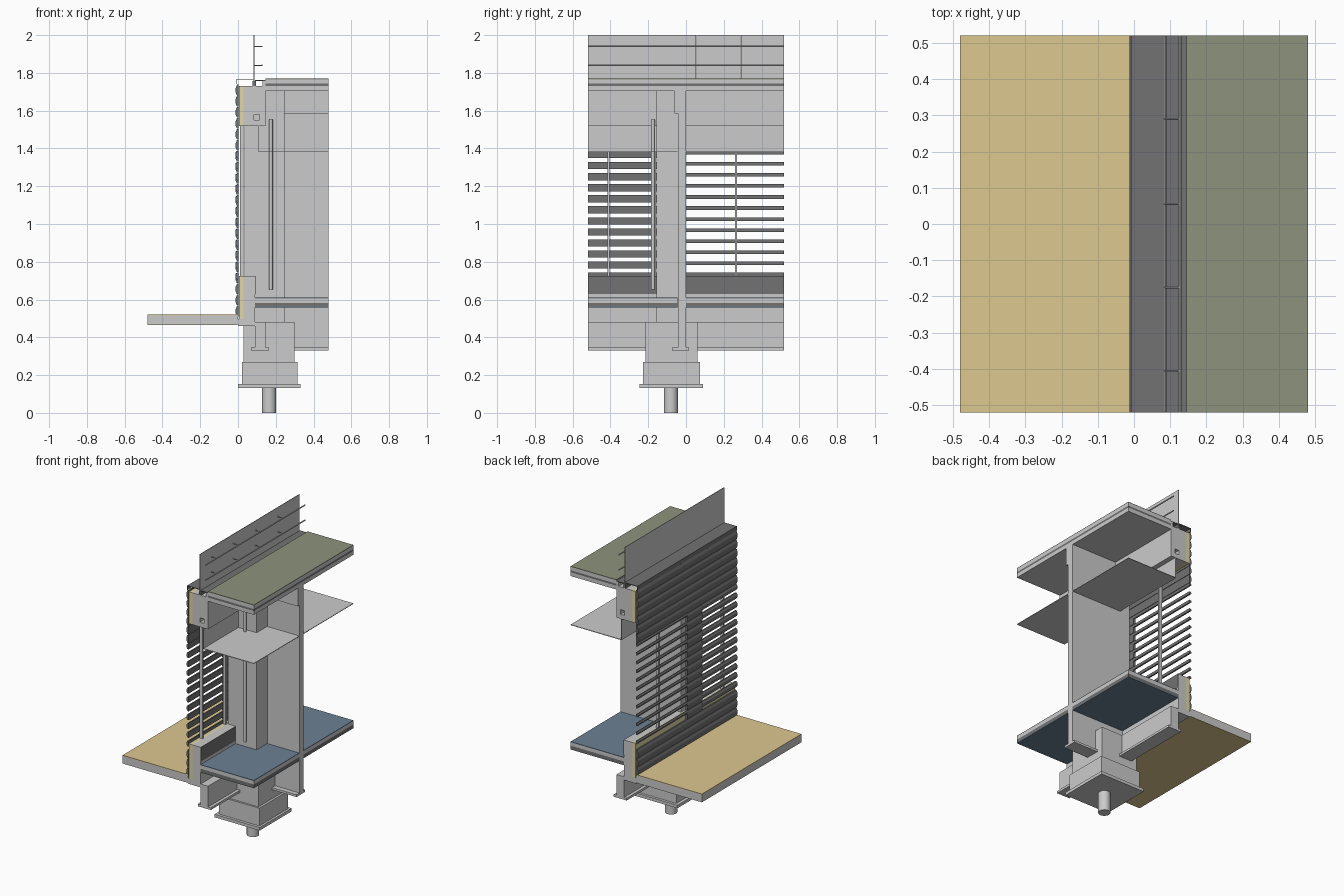
import bpy, bmesh, math

if "Cube" in bpy.data.objects:
    bpy.data.objects.remove(bpy.data.objects["Cube"])

Y0, Y1 = -0.52, 0.52


def material(name, rgb):
    m = bpy.data.materials.new(name)
    m.diffuse_color = (*rgb, 1)
    m.use_nodes = True
    m.node_tree.nodes["Principled BSDF"].inputs["Base Color"].default_value = m.diffuse_color
    return m


SAND = material("sand", (0.73, 0.58, 0.28))
BLUE = material("blue", (0.15, 0.22, 0.29))
OLIVE = material("olive", (0.27, 0.29, 0.20))
CREAM = material("cream", (0.75, 0.68, 0.38))
DARK = material("dark_grey", (0.17, 0.17, 0.17))


def finish(name, bm, mat=None):
    bmesh.ops.recalc_face_normals(bm, faces=bm.faces)
    me = bpy.data.meshes.new(name)
    bm.to_mesh(me)
    bm.free()
    ob = bpy.data.objects.new(name, me)
    bpy.context.collection.objects.link(ob)
    if mat:
        me.materials.append(mat)
    return ob


def add_prism(bm, profile, y0, y1):
    """Extrude an x-z profile along y."""
    a = [bm.verts.new((x, y0, z)) for x, z in profile]
    b = [bm.verts.new((x, y1, z)) for x, z in profile]
    bm.faces.new(a)
    bm.faces.new(b[::-1])
    n = len(a)
    for i in range(n):
        j = (i + 1) % n
        bm.faces.new((a[i], b[i], b[j], a[j]))


def prism(name, profile, y0=Y0, y1=Y1, mat=None):
    bm = bmesh.new()
    add_prism(bm, profile, y0, y1)
    return finish(name, bm, mat)


def box(name, x, z, y=(Y0, Y1), mat=None):
    return prism(name, [(x[0], z[0]), (x[1], z[0]), (x[1], z[1]), (x[0], z[1])], y[0], y[1], mat)


def cylinder(name, centre, r, length, axis="z", sides=24):
    rot = {"z": (0, 0, 0), "x": (0, math.pi / 2, 0), "y": (math.pi / 2, 0, 0)}[axis]
    bpy.ops.mesh.primitive_cylinder_add(vertices=sides, radius=r, depth=length, location=centre, rotation=rot)
    ob = bpy.context.object
    ob.name = name
    bpy.ops.object.shade_smooth_by_angle()
    return ob


# Foundation: pile, blinding plate and stepped cap
cylinder("pile", (0.165, -0.08, 0.068), 0.037, 0.136)
box("blinding_plate", (0.0, 0.33), (0.133, 0.153), (-0.245, 0.09))
box("pile_cap_lower", (0.02, 0.315), (0.153, 0.27), (-0.227, 0.073))
box("pile_cap_upper", (0.03, 0.30), (0.27, 0.482), (-0.215, 0.06))

# Ground beam with dado wall, and strip footings
prism("ground_beam_and_dado", [(0.0, 0.46), (0.09, 0.46), (0.09, 0.345), (0.145, 0.345), (0.145, 0.482),
                               (0.09, 0.482), (0.09, 0.725), (0.03, 0.725), (0.03, 0.497), (0.0, 0.497)])
box("edge_beam_footing", (0.07, 0.165), (0.33, 0.345))
box("cross_wall_footing", (0.30, 0.48), (0.33, 0.345), (-0.075, 0.016))
box("dado_lining", (0.09, 0.092), (0.63, 0.725), mat=DARK)

# Outside paving in layers
box("paving_base", (-0.48, 0.0), (0.467, 0.497))
box("paving_bed", (-0.48, 0.0), (0.497, 0.515))
box("paving_top", (-0.48, -0.002), (0.515, 0.52), mat=SAND)
box("paving_underside", (-0.48, -0.002), (0.465, 0.467), mat=SAND)

# Floor and suspended ceiling on each side of the cross wall
for side, y in (("front", (Y0, -0.045)), ("back", (0.0, Y1))):
    box("floor_underside_" + side, (0.09, 0.48), (0.558, 0.562), y, BLUE)
    box("floor_insulation_" + side, (0.09, 0.48), (0.562, 0.583), y, DARK)
    box("floor_screed_" + side, (0.09, 0.48), (0.583, 0.606), y)
    box("floor_finish_" + side, (0.09, 0.48), (0.606, 0.61), y, BLUE)
    prism("ceiling_" + side, [(0.108, 1.52), (0.108, 1.38), (0.48, 1.38), (0.48, 1.384),
                              (0.112, 1.384), (0.112, 1.52)], y[0], y[1])

# Column, cross wall with its head beam, and riser pipe
box("column", (0.035, 0.245), (0.482, 1.705), (-0.155, 0.0))
box("cross_wall", (0.245, 0.48), (0.345, 1.705), (-0.043, 0.0))
box("cross_wall_head", (0.245, 0.48), (1.585, 1.705), (-0.06, -0.043))
cylinder("riser_pipe", (0.174, -0.175, 1.103), 0.01, 0.90, sides=16)

# Roof edge beam with a square duct cut through it
beam = box("roof_edge_beam", (0.03, 0.145), (1.52, 1.73))
cutter = box("duct_cutter", (0.085, 0.115), (1.55, 1.58), (-0.6, 0.6))
mod = beam.modifiers.new("duct", "BOOLEAN")
mod.operation, mod.solver, mod.object = "DIFFERENCE", "EXACT", cutter
bpy.context.view_layer.objects.active = beam
bpy.ops.object.modifier_apply(modifier="duct")
bpy.data.objects.remove(cutter)

# Roof layers
box("roof_deck", (0.145, 0.48), (1.705, 1.73))
box("roof_insulation", (0.145, 0.48), (1.73, 1.743), mat=DARK)
box("roof_screed", (0.145, 0.48), (1.743, 1.766))
box("roof_planting", (0.145, 0.48), (1.766, 1.77), mat=OLIVE)

# Wall insulation above and below the window
box("insulation_lower", (0.004, 0.03), (0.497, 0.725), mat=CREAM)
box("insulation_upper", (0.004, 0.03), (1.52, 1.73), mat=CREAM)

# Coping and upstand
prism("coping", [(-0.008, 1.74), (-0.005, 1.74), (-0.005, 1.764), (0.083, 1.764), (0.083, 1.768), (-0.008, 1.768)], mat=DARK)
box("gutter_cover", (0.09, 0.145), (1.758, 1.762), mat=DARK)
box("roof_upstand", (0.13, 0.145), (1.73, 1.758))
box("screen_channel", (0.078, 0.094), (1.73, 1.757), mat=DARK)

# Parapet screen panels, rails and brackets
joints = [Y0, -0.405, -0.175, 0.055, 0.29, Y1]
for i in range(5):
    box(f"screen_panel_{i}", (0.083, 0.087), (1.735, 2.0), (joints[i] + 0.0008, joints[i + 1] - 0.0008))
for k, z in enumerate((1.84, 1.94)):
    cylinder(f"rail_{k}", (0.127, 0, z), 0.004, 1.04, "y", 10)
    for i, y in enumerate(joints[1:-1]):
        cylinder(f"rail_bracket_{k}_{i}", (0.106, y, z), 0.0025, 0.042, "x", 8)

# Window mullions
for i, y in enumerate((-0.41, -0.165, 0.265)):
    box(f"mullion_{i}", (0.01, 0.03), (0.725, 1.52), (y - 0.006, y + 0.006))

# Horizontal slats: wide on solid wall, open blades across the windows
PITCH = 0.0585


def slat_row(name, ks, height, y0, y1):
    bm = bmesh.new()
    for k in ks:
        t = 0.743 + PITCH * k
        b = t - height
        add_prism(bm, [(0.003, t), (-0.005, t), (-0.012, t - height * 0.3), (-0.012, b + height * 0.25),
                       (-0.006, b), (0.003, b)], y0, y1)
    finish(name, bm, DARK)


slat_row("cladding_lower", range(-3, 0), 0.056, Y0, Y1)
slat_row("cladding_upper", range(12, 18), 0.056, Y0, Y1)
slat_row("cladding_column", range(0, 12), 0.056, -0.155, 0.0)
slat_row("louvres_front", range(0, 12), 0.038, Y0, -0.155)
slat_row("louvres_back", range(0, 12), 0.019, 0.0, Y1)
